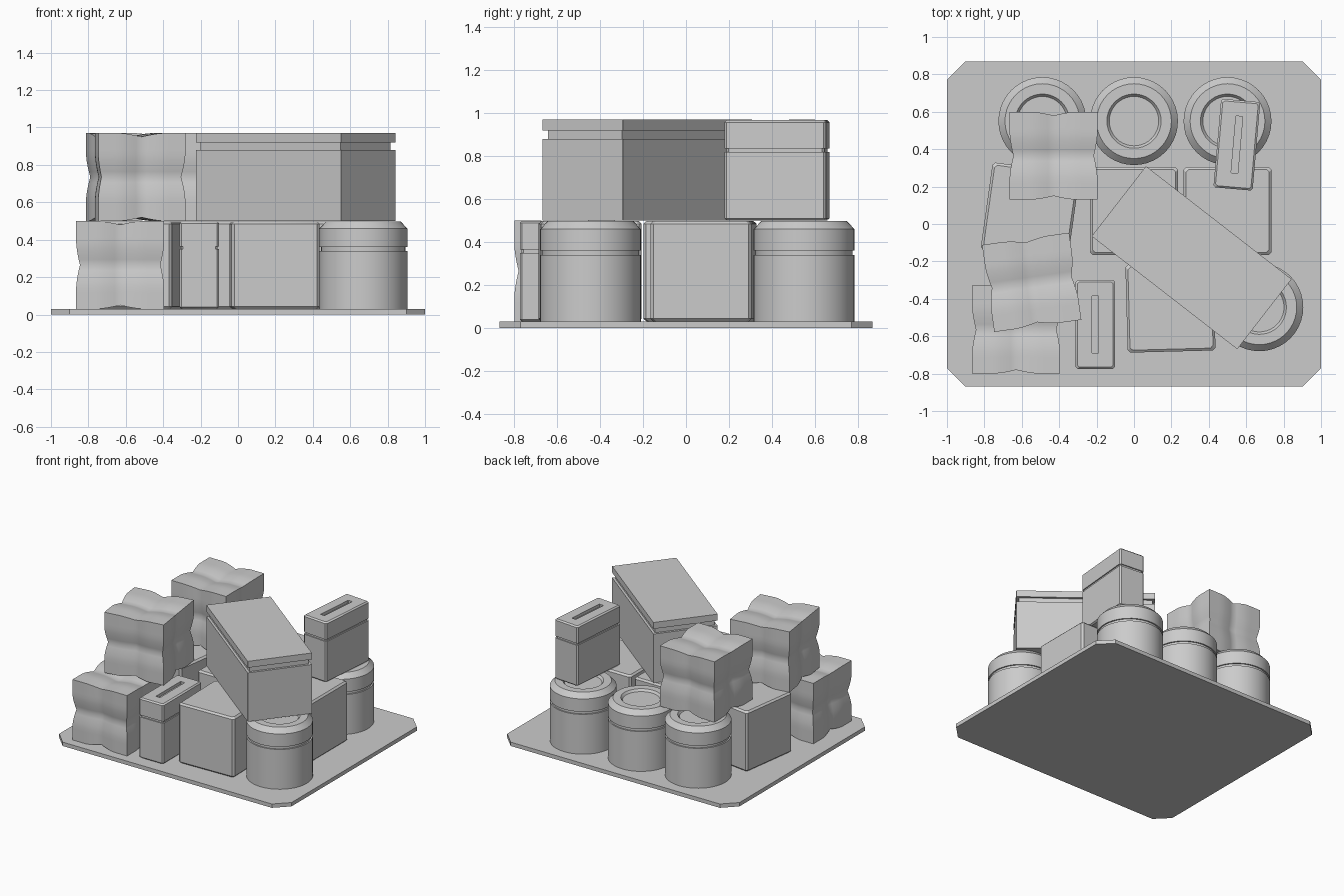
import bpy, bmesh, math
from mathutils import Matrix

if "Cube" in bpy.data.objects:
    bpy.data.objects.remove(bpy.data.objects["Cube"], do_unlink=True)

grey = bpy.data.materials.new("plain grey")
grey.use_nodes = True
colour = (0.6, 0.6, 0.6, 1)
grey.diffuse_color = colour
grey.node_tree.nodes["Principled BSDF"].inputs["Base Color"].default_value = colour

FLOOR, TIER, SIZE = 0.03, 0.5, 0.47


def finish(name, bm, x, y, z, turn=0):
    """Turn the mesh into a placed, shaded object."""
    bmesh.ops.recalc_face_normals(bm, faces=bm.faces)
    mesh = bpy.data.meshes.new(name)
    bm.to_mesh(mesh)
    bm.free()
    mesh.materials.append(grey)
    ob = bpy.data.objects.new(name, mesh)
    bpy.context.collection.objects.link(ob)
    ob.matrix_world = Matrix.Translation((x, y, z)) @ Matrix.Rotation(math.radians(turn), 4, 'Z')
    bpy.ops.object.select_all(action='DESELECT')
    ob.select_set(True)
    bpy.context.view_layer.objects.active = ob
    bpy.ops.object.shade_smooth_by_angle(angle=math.radians(30))
    return ob


def loft(rings):
    """Skin a closed stack of matching point rings."""
    bm = bmesh.new()
    rows = [[bm.verts.new(p) for p in ring] for ring in rings]
    n = len(rows[0])
    for a, b in zip(rows, rows[1:]):
        for i in range(n):
            j = (i + 1) % n
            bm.faces.new((a[i], a[j], b[j], b[i]))
    bm.faces.new(rows[0][::-1])
    bm.faces.new(rows[-1])
    return bm


def cut_rect(w, d, cut, z):
    """Rectangle with cut corners."""
    a, b = w / 2, d / 2
    corner = [(a, cut - b), (a, b - cut), (a - cut, b), (cut - a, b)]
    return [(x, y, z) for x, y in corner + [(-x, -y) for x, y in corner]]


def circle(r, z, n=40):
    return [(r * math.cos(math.tau * i / n), r * math.sin(math.tau * i / n), z) for i in range(n)]


def box_levels(w, d, levels, cut=0.014):
    return [cut_rect(w - 2 * inset, d - 2 * inset, cut, z) for inset, z in levels]


# Tray with cut corners
finish("base_tray", loft([cut_rect(2, 1.74, 0.1, z) for z in (0, FLOOR)]), 0, 0, 0)

# Round jars with a grooved lid and a dished top
JAR = [(0.235, 0), (0.235, 0.31), (0.225, 0.31), (0.225, 0.33), (0.235, 0.33),
       (0.235, 0.43), (0.2, 0.467), (0.145, 0.467), (0.132, 0.45)]
for i, (x, y) in enumerate([(-0.49, 0.55), (0, 0.55), (0.5, 0.55), (0.67, -0.445)]):
    finish(f"jar_{i + 1}", loft([circle(r, z) for r, z in JAR]), x, y, FLOOR)

# Plain boxes with narrow bevels
PLAIN = [(0.013, 0), (0, 0.013), (0, 0.455), (0.013, 0.468)]
for i, (x, y, turn) in enumerate([(0, 0.07, 0), (0.5, 0.07, 0),
                                  (0.195, -0.447, 1.5), (-0.555, 0.065, -8)]):
    finish(f"plain_box_{i + 1}", loft(box_levels(SIZE, SIZE, PLAIN)), x, y, FLOOR, turn)

# Narrow boxes with a grooved lid and a slot in the top
NARROW = [(0.01, 0), (0, 0.01), (0, 0.32), (0.008, 0.32), (0.008, 0.335),
          (0, 0.335), (0, 0.458), (0.01, 0.468)]
for i, (x, y, z, turn) in enumerate([(-0.207, -0.537, FLOOR, 0), (0.55, 0.424, TIER, -5)]):
    rings = box_levels(0.21, 0.475, NARROW, 0.01)
    rings += [cut_rect(0.036, 0.305, 0.002, h) for h in (0.468, 0.445)]
    finish(f"slotted_box_{i + 1}", loft(rings), x, y, z, turn)

# Long crate with an overhanging lid
CRATE = [(0, 0), (0, 0.38), (0.018, 0.38), (0.018, 0.42), (0, 0.42), (0, 0.47)]
finish("long_crate", loft(box_levels(0.985, 0.474, CRATE, 0.001)), 0.308, -0.18, TIER, -37.8)


def dent(u):
    """Crease depth at distance u from a tie line."""
    return 0.02 * max(0, 1 - abs(u) / 0.12) ** 1.5


# Soft bundles, pinched along the middle of every side
for i, (x, y, z, turn) in enumerate([(-0.63, -0.565, FLOOR, 0), (-0.547, -0.312, TIER, 8),
                                     (-0.43, 0.365, TIER, 0)]):
    bm = bmesh.new()
    bmesh.ops.create_cube(bm, size=SIZE)
    bmesh.ops.subdivide_edges(bm, edges=bm.edges[:], cuts=15, use_grid_fill=True)
    for v in bm.verts:
        p = v.co.copy()
        for a in range(3):
            if abs(p[a]) > SIZE / 2 - 0.001:
                depth = sum(dent(p[b]) for b in range(3) if b != a)
                v.co[a] -= math.copysign(depth, p[a])
    finish(f"bundle_{i + 1}", bm, x, y, z + SIZE / 2, turn)
